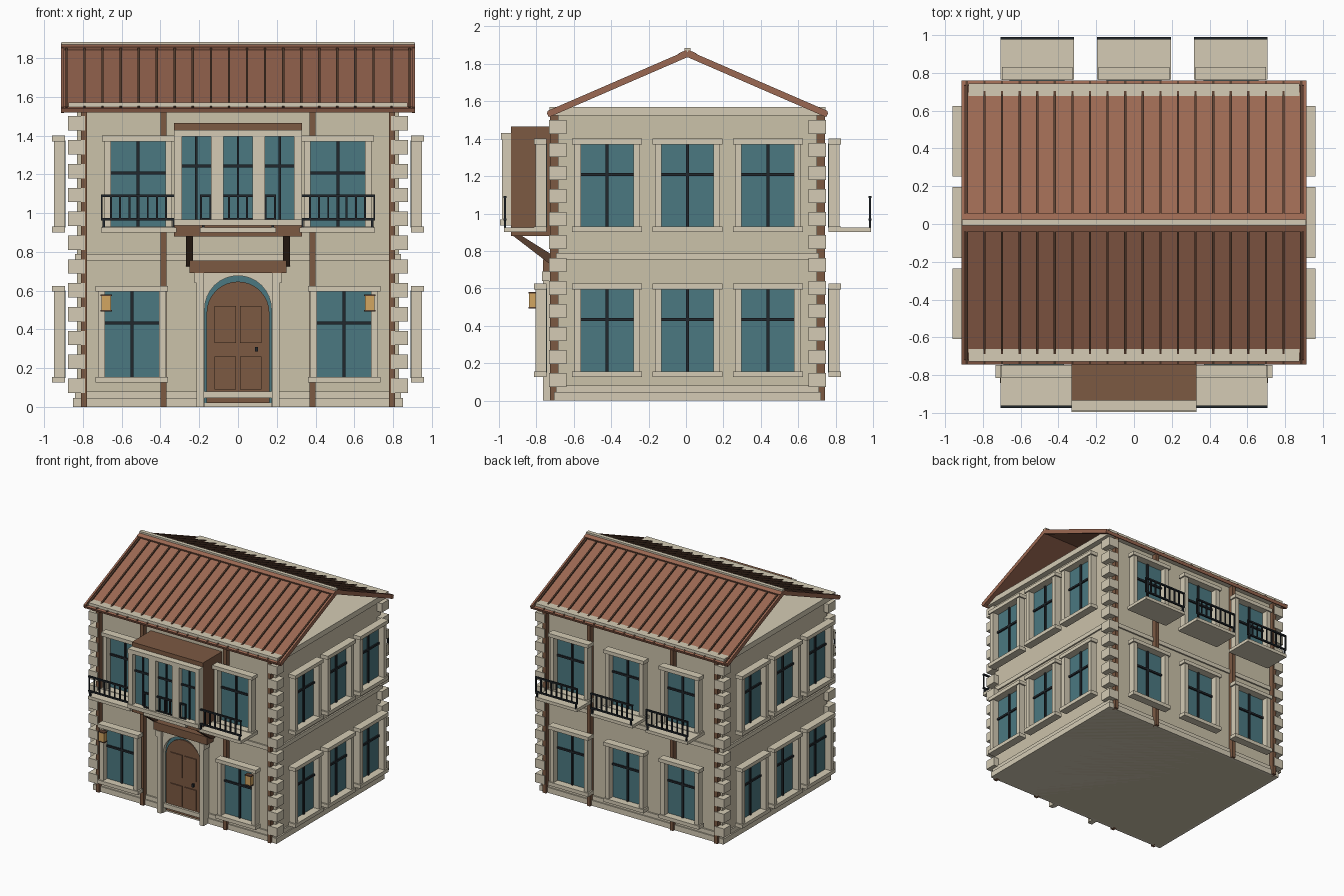
import bpy, bmesh
from math import pi, sin, cos, atan2, hypot
from mathutils import Matrix, Vector

if "Cube" in bpy.data.objects:
    bpy.data.objects.remove(bpy.data.objects["Cube"])


def material(name, r, g, b):
    m = bpy.data.materials.new(name)
    m.diffuse_color = (r, g, b, 1)
    m.use_nodes = True
    m.node_tree.nodes["Principled BSDF"].inputs["Base Color"].default_value = m.diffuse_color
    return m


STONE = material("stone", 0.60, 0.54, 0.40)
TRIM = material("trim", 0.66, 0.60, 0.46)
WOOD = material("wood", 0.20, 0.10, 0.055)
DARKWOOD = material("dark_wood", 0.10, 0.05, 0.03)
TILE = material("roof_tile", 0.33, 0.14, 0.085)
GLASS = material("glass", 0.07, 0.19, 0.22)
IRON = material("iron", 0.015, 0.02, 0.025)
GOLD = material("gold", 0.65, 0.38, 0.12)
I4 = Matrix.Identity(4)


def finish(name, bm, mat, M=I4):
    bmesh.ops.recalc_face_normals(bm, faces=bm.faces)
    me = bpy.data.meshes.new(name)
    bm.to_mesh(me)
    bm.free()
    me.materials.append(mat)
    ob = bpy.data.objects.new(name, me)
    ob.matrix_world = M
    bpy.context.collection.objects.link(ob)
    return ob


def boxes(name, mat, specs, M=I4):
    """One object from boxes given as (x0, x1, y0, y1, z0, z1)."""
    bm = bmesh.new()
    for x0, x1, y0, y1, z0, z1 in specs:
        T = (Matrix.Translation(((x0 + x1) / 2, (y0 + y1) / 2, (z0 + z1) / 2))
             @ Matrix.Diagonal((x1 - x0, y1 - y0, z1 - z0, 1)))
        bmesh.ops.create_cube(bm, size=1, matrix=T)
    return finish(name, bm, mat, M)


def prism(name, mat, pts, depth):
    """Extrude a closed outline of 3D points along a vector."""
    bm = bmesh.new()
    f = bm.faces.new([bm.verts.new(p) for p in pts])
    r = bmesh.ops.extrude_face_region(bm, geom=[f])
    vs = [v for v in r["geom"] if isinstance(v, bmesh.types.BMVert)]
    bmesh.ops.translate(bm, verts=vs, vec=Vector(depth))
    return finish(name, bm, mat)


# house body, plinth, belt course and cornice
HX, HY, CY = 0.83, 0.692, 0.008


def slab(grow, z0, z1):
    return (-HX - grow, HX + grow, CY - HY - grow, CY + HY + grow, z0, z1)


boxes("walls", STONE, [slab(0, 0, 1.53)])
boxes("plinth", TRIM, [slab(0.022, 0, 0.045), slab(0.012, 0.045, 0.08)])
boxes("belt_course", TRIM, [slab(0.012, 0.755, 0.79)])
boxes("cornice", TRIM, [slab(0.045, 1.525, 1.57)])

# timber posts on front and back
posts, quoins = [], []
for s in (-1, 1):
    ya, yb = sorted((CY + s * HY, CY + s * (HY + 0.042)))
    posts += [(x - 0.015, x + 0.015, ya, yb, 0, 1.53) for x in (-0.795, -0.385, 0.385, 0.795)]
    # corner stones
    for t in (-1, 1):
        xa, xb = sorted((t * 0.79, t * 0.876))
        yc, yd = sorted((CY + s * 0.648, CY + s * 0.74))
        quoins += [(xa, xb, yc, yd, 0.073 + 0.123 * k, 0.147 + 0.123 * k) for k in range(12)]
boxes("timber_posts", WOOD, posts)
boxes("corner_stones", TRIM, quoins)


# windows, in wall coordinates: x along the wall, -y outward
def wall(angle, dist):
    return Matrix.Translation((0, CY, 0)) @ Matrix.Rotation(angle, 4, 'Z') @ Matrix.Translation((0, -dist, 0))


def window(name, c, z, M):
    boxes(name + "_glass", GLASS, [(c - .145, c + .145, -.068, -.06, z + .025, z + .475)], M)
    boxes(name + "_bars", IRON, [(c - .008, c + .008, -.08, -.066, z + .03, z + .47),
                                 (c - .14, c + .14, -.08, -.066, z + .30, z + .316)], M)
    boxes(name + "_frame", TRIM, [(c - .187, c + .187, -.13, -.063, z, z + .03),
                                  (c - .187, c + .187, -.13, -.063, z + .47, z + .5),
                                  (c - .175, c - .14, -.12, -.063, z + .03, z + .47),
                                  (c + .14, c + .175, -.12, -.063, z + .03, z + .47)], M)


def balcony(name, c, M):
    boxes(name + "_slab", TRIM, [(c - .195, c + .195, -.29, -.065, .90, .926)], M)
    bars = [(c - .19 + .0475 * i - .005, c - .19 + .0475 * i + .005, -.289, -.279, .965, 1.09) for i in range(9)]
    bars += [(c - .195, c + .195, -.291, -.277, z, z + .012) for z in (.962, 1.083)]
    bars += [(c + s * .18 - .006, c + s * .18 + .006, -.29, -.278, .92, .97) for s in (-1, 1)]
    boxes(name + "_railing", IRON, bars, M)


FRONT, BACK = wall(0, HY), wall(pi, HY)
LOW, HIGH = 0.125, 0.9
for s in (-1, 1):
    window("front_lower_window", s * .547, LOW, FRONT)
    window("front_upper_window", s * .515, HIGH, FRONT)
    for c in (-.43, 0, .43):
        for z in (LOW, HIGH):
            window("side_window", c, z, wall(s * pi / 2, HX))
for c in (-.513, 0, .513):
    balcony("front_balcony", c, FRONT)
    balcony("back_balcony", c, BACK)
    for z in (LOW, HIGH):
        window("back_window", c, z, BACK)

# bay over the door
boxes("bay_box", WOOD, [(-.33, .33, -.935, -.68, .88, 1.465)])
boxes("bay_frame", TRIM, [(-.33, .33, -.995, -.935, .935, .967), (-.33, .33, -.99, -.935, 1.395, 1.43)]
      + [(a, b, -.985, -.935, .967, 1.395) for a, b in ((-.33, -.29), (-.14, -.075), (.075, .14), (.29, .33))])
boxes("bay_glass", GLASS, [(-.3, .3, -.945, -.93, .96, 1.4)])
boxes("bay_bars", IRON, [(c - .006, c + .006, -.955, -.94, .967, 1.395) for c in (-.215, 0, .215)]
      + [(-.29, .29, -.955, -.94, 1.235, 1.25)])
for s in (-1, 1):
    prism("bay_bracket", DARKWOOD, [(s * .25 - .018, y, z) for y, z in
          ((-.93, .885), (-.885, .885), (-.685, .76), (-.685, .725), (-.735, .735))], (.036, 0, 0))


# arched door with surround
def arch(r, spring, base, y):
    return [(r, y, base)] + [(r * cos(pi * i / 16), y, spring + r * sin(pi * i / 16)) for i in range(17)] + [(-r, y, base)]


prism("door_surround", TRIM, [(-.21, -.685, 0), (-.21, -.685, .7), (.21, -.685, .7), (.21, -.685, 0)]
      + arch(.172, .505, 0, -.685), (0, -.06, 0))
boxes("door_pillars", TRIM, [(s * .197 - .018, s * .197 + .018, -.765, -.70, 0, .64) for s in (-1, 1)])
boxes("door_pillar_caps", TRIM, [(s * .2 - .025, s * .2 + .025, -.77, -.70, .64, .69) for s in (-1, 1)])
prism("door_fanlight", GLASS, arch(.172, .505, .02, -.68), (0, -.032, 0))
prism("door_leaf", WOOD, arch(.162, .485, .02, -.69), (0, -.032, 0))
boxes("door_panels", WOOD, [(x - .055, x + .055, -.73, -.715, a, b)
                            for x in (-.065, .065) for a, b in ((.09, .26), (.33, .52))])
boxes("door_step", TRIM, [(-.172, .172, -.74, -.69, .045, .08)])
boxes("door_handle", IRON, [(.087, .103, -.74, -.72, .285, .31)])
boxes("door_board", WOOD, [(-.25, .25, -.765, -.685, .69, .755)])

# wall lanterns
for s in (-1, 1):
    c = s * .68
    boxes("lantern", GOLD, [(c - .025, c + .025, -.84, -.80, .50, .572)])
    boxes("lantern_frame", DARKWOOD, [(c - .029, c + .029, -.843, -.80, .572, .58),
                                      (c - .029, c + .029, -.843, -.80, .493, .50)])

# open gable roof
RUN, TOP, EAVE = 0.745, 1.86, 1.537
prism("roof", TILE, [(-.91, CY + y, z) for y, z in
      ((-RUN, EAVE), (0, TOP), (RUN, EAVE), (RUN, EAVE - .018), (0, TOP - .02), (-RUN, EAVE - .018))], (1.82, 0, 0))
slope, length = atan2(TOP - EAVE, RUN), hypot(TOP - EAVE, RUN)
for turn in (0, pi):
    # local -y runs down the slope from the ridge
    M = Matrix.Translation((0, CY, TOP)) @ Matrix.Rotation(turn, 4, 'Z') @ Matrix.Rotation(slope, 4, 'X')
    boxes("roof_ribs", DARKWOOD, [(x - .006, x + .006, -length, -.02, -.005, .011)
                                  for x in (-.885 + 1.77 * i / 19 for i in range(20))], M)
    boxes("ridge_cap", TILE, [(-.912, .912, -.045, 0, 0, .016)], M)
    boxes("eave_board", TILE, [(-.914, .914, -length - .006, -length + .022, -.018, .006)], M)
    boxes("gable_edge", TILE, [(s * .905 - .008, s * .905 + .008, -length, 0, -.022, .012) for s in (-1, 1)], M)
boxes("ridge_strip", TRIM, [(-.91, .91, CY - .016, CY + .016, 1.86, 1.884)])
